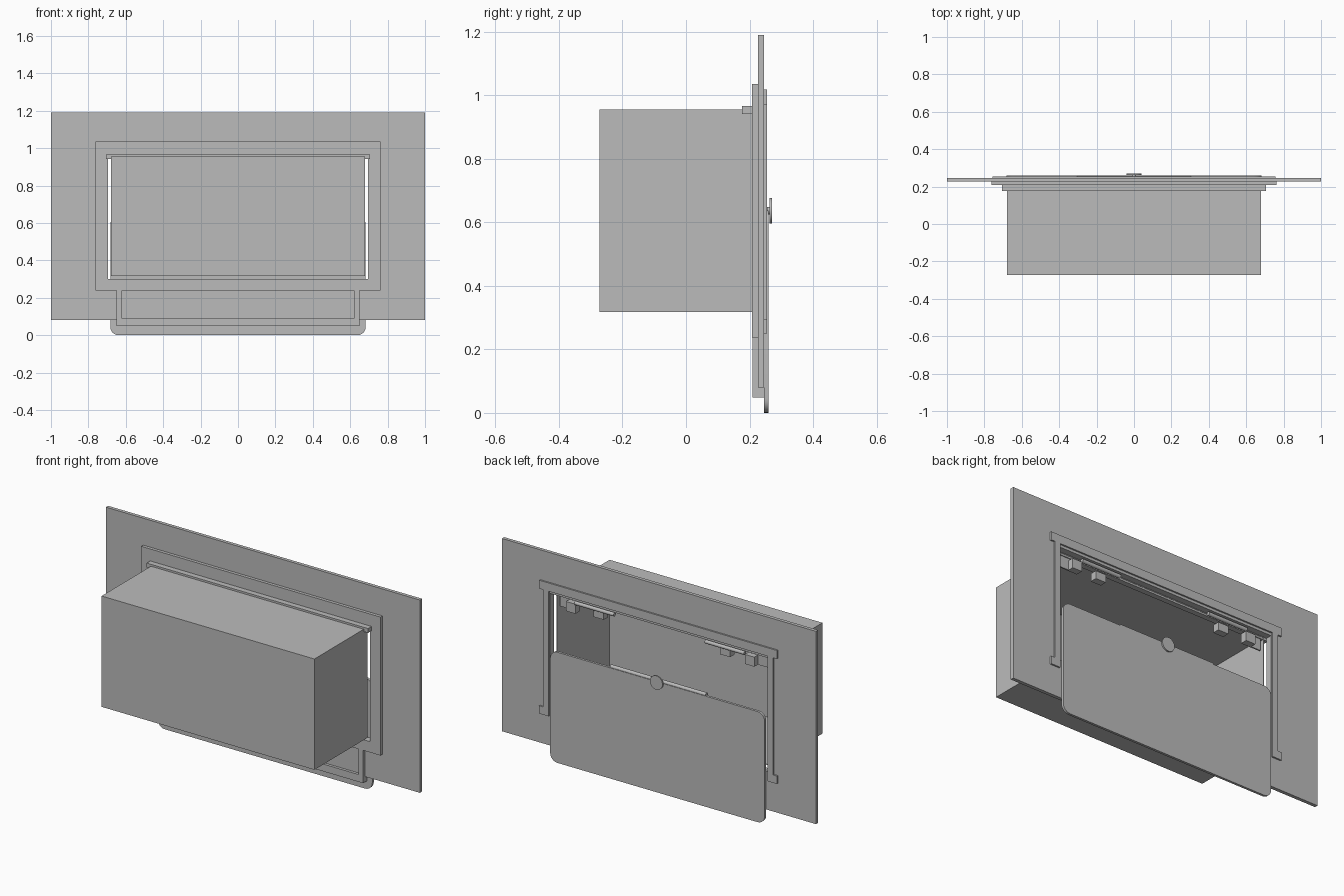
import bpy, bmesh, math
from mathutils import Matrix

if "Cube" in bpy.data.objects:
    bpy.data.objects.remove(bpy.data.objects["Cube"])

grey = bpy.data.materials.new("satin_grey")
grey.diffuse_color = (0.5, 0.5, 0.5, 1)
grey.use_nodes = True
grey.node_tree.nodes["Principled BSDF"].inputs["Base Color"].default_value = grey.diffuse_color


def finish(name, bm):
    bmesh.ops.recalc_face_normals(bm, faces=bm.faces)
    me = bpy.data.meshes.new(name)
    bm.to_mesh(me)
    bm.free()
    me.materials.append(grey)
    ob = bpy.data.objects.new(name, me)
    bpy.context.collection.objects.link(ob)
    return ob


def prism(name, pts, y0, y1):
    """Extrude an xz outline from y0 to y1."""
    bm = bmesh.new()
    face = bm.faces.new([bm.verts.new((x, y0, z)) for x, z in pts])
    ext = bmesh.ops.extrude_face_region(bm, geom=[face])["geom"]
    bmesh.ops.translate(bm, vec=(0, y1 - y0, 0),
                        verts=[v for v in ext if isinstance(v, bmesh.types.BMVert)])
    return finish(name, bm)


def rect(x0, x1, z0, z1):
    return [(x0, z0), (x1, z0), (x1, z1), (x0, z1)]


def block(name, x0, x1, y0, y1, z0, z1):
    return prism(name, rect(x0, x1, z0, z1), y0, y1)


def ring(name, outer, inner, y0, y1):
    """Flat frame between two rectangular outlines."""
    bm = bmesh.new()
    loops = [[bm.verts.new((x, y, z)) for x, z in pts]
             for pts, y in ((outer, y0), (outer, y1), (inner, y1), (inner, y0))]
    for k in range(4):
        a, b = loops[k], loops[(k + 1) % 4]
        for i in range(4):
            j = (i + 1) % 4
            bm.faces.new((a[i], a[j], b[j], b[i]))
    return finish(name, bm)


def cylinder(name, r, depth, loc, axis, seg=32):
    bm = bmesh.new()
    turn = Matrix.Rotation(math.pi / 2, 4, "Y" if axis == "x" else "X")
    bmesh.ops.create_cone(bm, cap_ends=True, segments=seg, radius1=r, radius2=r,
                          depth=depth, matrix=Matrix.Translation(loc) @ turn)
    return finish(name, bm)


def rounded(x0, x1, z0, z1, r, n=6):
    pts = []
    corners = ((x1 - r, z1 - r), (x0 + r, z1 - r), (x0 + r, z0 + r), (x1 - r, z0 + r))
    for q, (cx, cz) in enumerate(corners):
        for i in range(n + 1):
            a = math.pi / 2 * (q + i / n)
            pts.append((cx + r * math.cos(a), cz + r * math.sin(a)))
    return pts


# Wall panel and front collar share one opening
opening = rect(-0.695, 0.695, 0.30, 0.955)
ring("wall_panel", rect(-1, 1, 0.08, 1.19), opening, 0.226, 0.246)
ring("front_collar", rect(-0.762, 0.762, 0.238, 1.035), opening, 0.208, 0.226)

# U-shaped pocket frame under the collar
prism("lower_frame", [(-0.65, 0.238), (-0.65, 0.048), (0.65, 0.048), (0.65, 0.238),
                      (0.62, 0.238), (0.62, 0.09), (-0.62, 0.09), (-0.62, 0.238)],
      0.21, 0.246)

# Rear track: top rail, side strips and end tabs in one outline
half = [(0.698, 0.97), (0.698, 0.25), (0.757, 0.25), (0.757, 0.295),
        (0.733, 0.295), (0.733, 0.97), (0.757, 0.97), (0.757, 1.018)]
prism("rear_track", half + [(-x, z) for x, z in reversed(half)], 0.246, 0.255)

# Thin open-backed box
bm = bmesh.new()
x, z0, z1, y0, y1 = 0.678, 0.317, 0.955, -0.273, 0.21
near = [bm.verts.new((a, y0, b)) for a, b in rect(-x, x, z0, z1)]
far = [bm.verts.new((a, y1, b)) for a, b in rect(-x, x, z0, z1)]
bm.faces.new(near)
for i in range(4):
    j = (i + 1) % 4
    bm.faces.new((near[i], near[j], far[j], far[i]))
shell = finish("box_shell", bm)
sol = shell.modifiers.new("thickness", "SOLIDIFY")
sol.thickness = 0.005
sol.offset = -1

# Hinge bar across the top of the box
block("top_bar", -0.705, 0.705, 0.176, 0.208, 0.941, 0.966)

# Sliding flap with round knob and grip rod
prism("sliding_flap", rounded(-0.683, 0.683, 0.0, 0.637, 0.045), 0.246, 0.26)
cylinder("knob_stem", 0.012, 0.016, (0, 0.256, 0.636), "y", 16)
cylinder("knob_disc", 0.04, 0.008, (0, 0.267, 0.636), "y")
cylinder("grip_rod", 0.011, 0.61, (0, 0.247, 0.64), "x", 16)

# Latch rods and brackets on both sides of the opening
for s, side in ((1, "right"), (-1, "left")):
    def pair(name, xa, xb, *rest):
        block(f"{side}_{name}", min(s * xa, s * xb), max(s * xa, s * xb), *rest)
    cylinder(f"{side}_latch_rod", 0.011, 0.25, (s * 0.415, 0.235, 0.938), "x", 16)
    pair("bracket_plate", 0.56, 0.66, 0.195, 0.203, 0.875, 0.95)
    pair("outer_bracket", 0.54, 0.60, 0.195, 0.235, 0.875, 0.93)
    pair("inner_bracket", 0.37, 0.435, 0.18, 0.22, 0.88, 0.925)

# Smooth only the round parts
for ob in bpy.data.objects:
    if "knob" in ob.name or "rod" in ob.name or "flap" in ob.name:
        bpy.ops.object.select_all(action="DESELECT")
        ob.select_set(True)
        bpy.context.view_layer.objects.active = ob
        bpy.ops.object.shade_smooth_by_angle()
